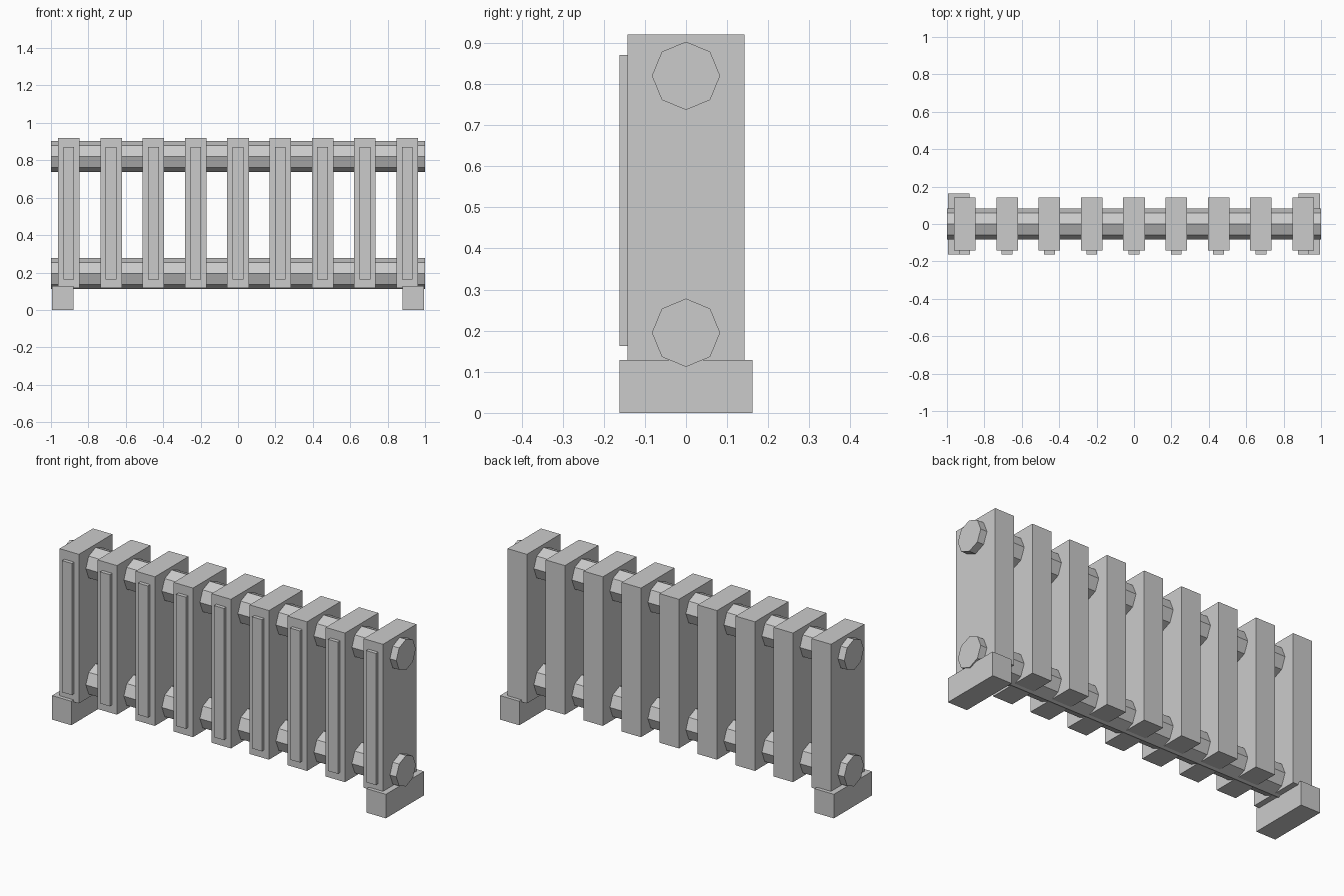
import bpy, math

if "Cube" in bpy.data.objects:
    bpy.data.objects.remove(bpy.data.objects["Cube"])

metal = bpy.data.materials.new("grey_metal")
metal.diffuse_color = (0.6, 0.6, 0.6, 1)
metal.use_nodes = True
metal.node_tree.nodes["Principled BSDF"].inputs["Base Color"].default_value = metal.diffuse_color


def finish(name):
    ob = bpy.context.object
    ob.name = name
    ob.data.materials.append(metal)
    return ob


def box(name, x, y, z):
    """Box from three (min, max) ranges."""
    r = (x, y, z)
    bpy.ops.mesh.primitive_cube_add(size=1, location=[(a + b) / 2 for a, b in r])
    ob = finish(name)
    ob.scale = [b - a for a, b in r]
    bpy.ops.object.transform_apply(location=False, rotation=False, scale=True)
    return ob


# Nine upright fins, each with a raised strip on the front
SPACING, HALF = 0.2262, 0.0575
for i in range(9):
    cx = (i - 4) * SPACING
    box(f"fin_{i + 1}", (cx - HALF, cx + HALF), (-0.142, 0.142), (0.118, 0.92))
    box(f"front_strip_{i + 1}", (cx - 0.029, cx + 0.029), (-0.162, -0.132), (0.163, 0.871))

# Eight-sided pipes running through all fins
for name, z in (("top_pipe", 0.82), ("bottom_pipe", 0.195)):
    bpy.ops.mesh.primitive_cylinder_add(vertices=8, radius=0.083, depth=2,
                                        location=(0, 0, z),
                                        rotation=(0, math.pi / 2, 0))
    finish(name)

# Feet at both ends
for name, cx in (("left_foot", -0.936), ("right_foot", 0.936)):
    box(name, (cx - HALF, cx + HALF), (-0.162, 0.162), (0, 0.129))
